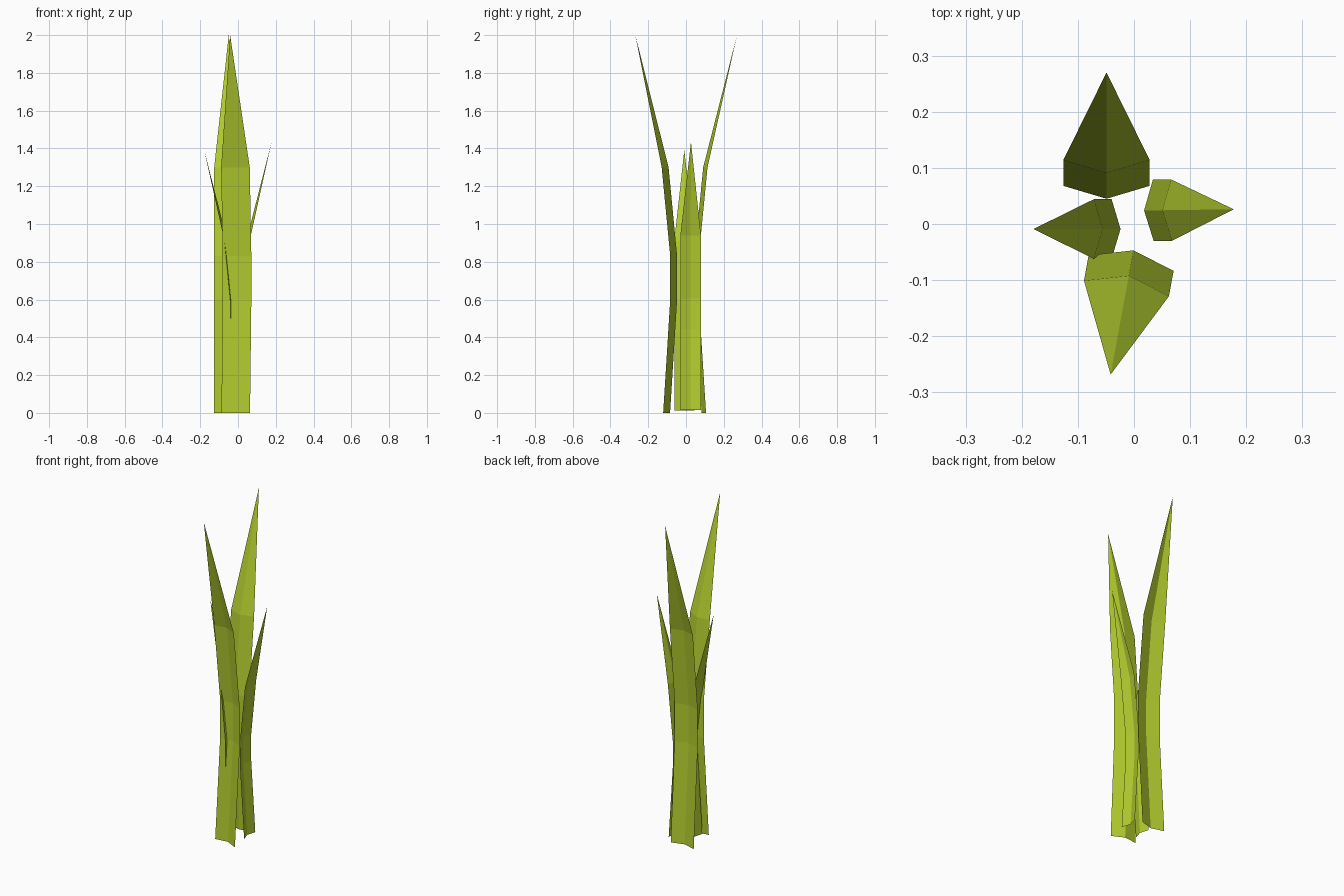
import bpy
import bmesh
from math import radians
from mathutils import Matrix, Vector

cube = bpy.data.objects.get("Cube")
if cube:
    bpy.data.objects.remove(cube, do_unlink=True)

# One leaf colour
leaf_green = bpy.data.materials.new("leaf_green")
leaf_green.use_nodes = True
COLOUR = (0.45, 0.61, 0.028, 1)
leaf_green.diffuse_color = COLOUR
leaf_green.node_tree.nodes["Principled BSDF"].inputs["Base Color"].default_value = COLOUR

HALF_WIDTH = 0.077
FOLD = 0.023                    # how far the rims sit outside the crease
# Crease line from root to shoulder: (outward, height)
CREASE = [(0.038, 0), (0, 0.6), (0, 0.83), (0.046, 1.3)]
TIP = (0.225, 2.0)


def blade(name, place, turn, size):
    """V-folded leaf that leans out along local +x and ends in a point."""
    bm = bmesh.new()
    rows = []
    for out, z in CREASE:
        rows.append([bm.verts.new((out + FOLD * abs(side), HALF_WIDTH * side, z))
                     for side in (-1, 0, 1)])
    tip = bm.verts.new((TIP[0], 0, TIP[1]))
    for low, high in zip(rows, rows[1:]):
        for i in range(2):
            bm.faces.new((low[i], low[i + 1], high[i + 1], high[i]))
    for i in range(2):
        bm.faces.new((rows[-1][i], rows[-1][i + 1], tip))
    bm.transform(Matrix.Translation(Vector(place))
                 @ Matrix.Rotation(radians(turn), 4, "Z")
                 @ Matrix.Scale(size, 4))
    mesh = bpy.data.meshes.new(name)
    bm.to_mesh(mesh)
    bm.free()
    mesh.materials.append(leaf_green)
    obj = bpy.data.objects.new(name, mesh)
    bpy.context.collection.objects.link(obj)


# Two tall leaves and two short ones
blade("back_leaf", (-0.049, 0.045, 0), 90, 1)
blade("front_leaf", (-0.001, -0.047, 0), 259.6, 1)
blade("left_leaf", (0.018, 0.024, 0.015), 0.8, 0.71)
blade("right_leaf", (-0.024, -0.009, 0.012), 180, 0.69)
